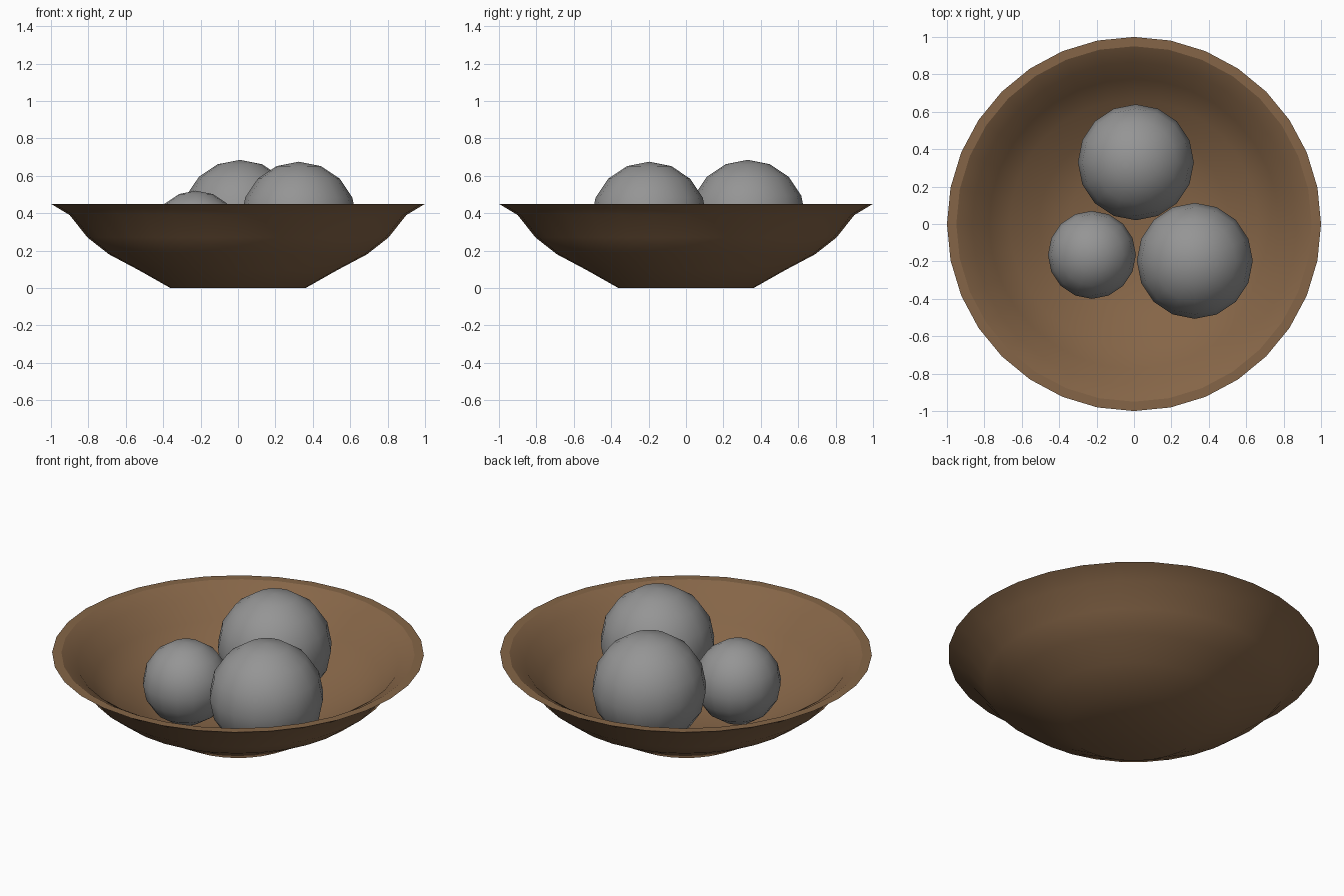
import bpy, bmesh, math
from mathutils import Matrix, Vector

if "Cube" in bpy.data.objects:
    bpy.data.objects.remove(bpy.data.objects["Cube"])


def material(name, rgb):
    m = bpy.data.materials.new(name)
    m.diffuse_color = (*rgb, 1)
    m.use_nodes = True
    m.node_tree.nodes["Principled BSDF"].inputs["Base Color"].default_value = m.diffuse_color
    return m


def finish(bm, name, mat, angle):
    mesh = bpy.data.meshes.new(name)
    bm.to_mesh(mesh)
    bm.free()
    mesh.materials.append(mat)
    ob = bpy.data.objects.new(name, mesh)
    bpy.context.collection.objects.link(ob)
    bpy.ops.object.select_all(action='DESELECT')
    ob.select_set(True)
    bpy.context.view_layer.objects.active = ob
    bpy.ops.object.shade_smooth_by_angle(angle=math.radians(angle))
    return ob


wood = material("brown_wood", (0.235, 0.130, 0.063))
grey = material("grey_fruit", (0.30, 0.30, 0.30))

# bowl: outer wall up, flat rim, inner wall down to the floor
profile = [(0.362, 0), (0.53, 0.095), (0.69, 0.18), (0.805, 0.27), (0.90, 0.39), (1.0, 0.45),
           (0.95, 0.45), (0.865, 0.40), (0.775, 0.29), (0.665, 0.205), (0.51, 0.12), (0.35, 0.035)]
SIDES = 32
bm = bmesh.new()
rings = []
for r, z in profile:
    rings.append([bm.verts.new((r * math.cos(2 * math.pi * i / SIDES),
                                r * math.sin(2 * math.pi * i / SIDES), z)) for i in range(SIDES)])
for a, b in zip(rings, rings[1:]):
    for i in range(SIDES):
        j = (i + 1) % SIDES
        bm.faces.new((a[i], a[j], b[j], b[i]))
bm.faces.new(rings[0][::-1])
bm.faces.new(rings[-1])
finish(bm, "bowl", wood, 30)

# three round fruits
for name, pos, r in (("fruit_back", (0.01, 0.33, 0.375), 0.31),
                     ("fruit_right", (0.325, -0.197, 0.365), 0.31),
                     ("fruit_small", (-0.225, -0.165, 0.285), 0.235)):
    bm = bmesh.new()
    bmesh.ops.create_uvsphere(bm, u_segments=16, v_segments=8, radius=r,
                              matrix=Matrix.Translation(Vector(pos)))
    finish(bm, name, grey, 60)
